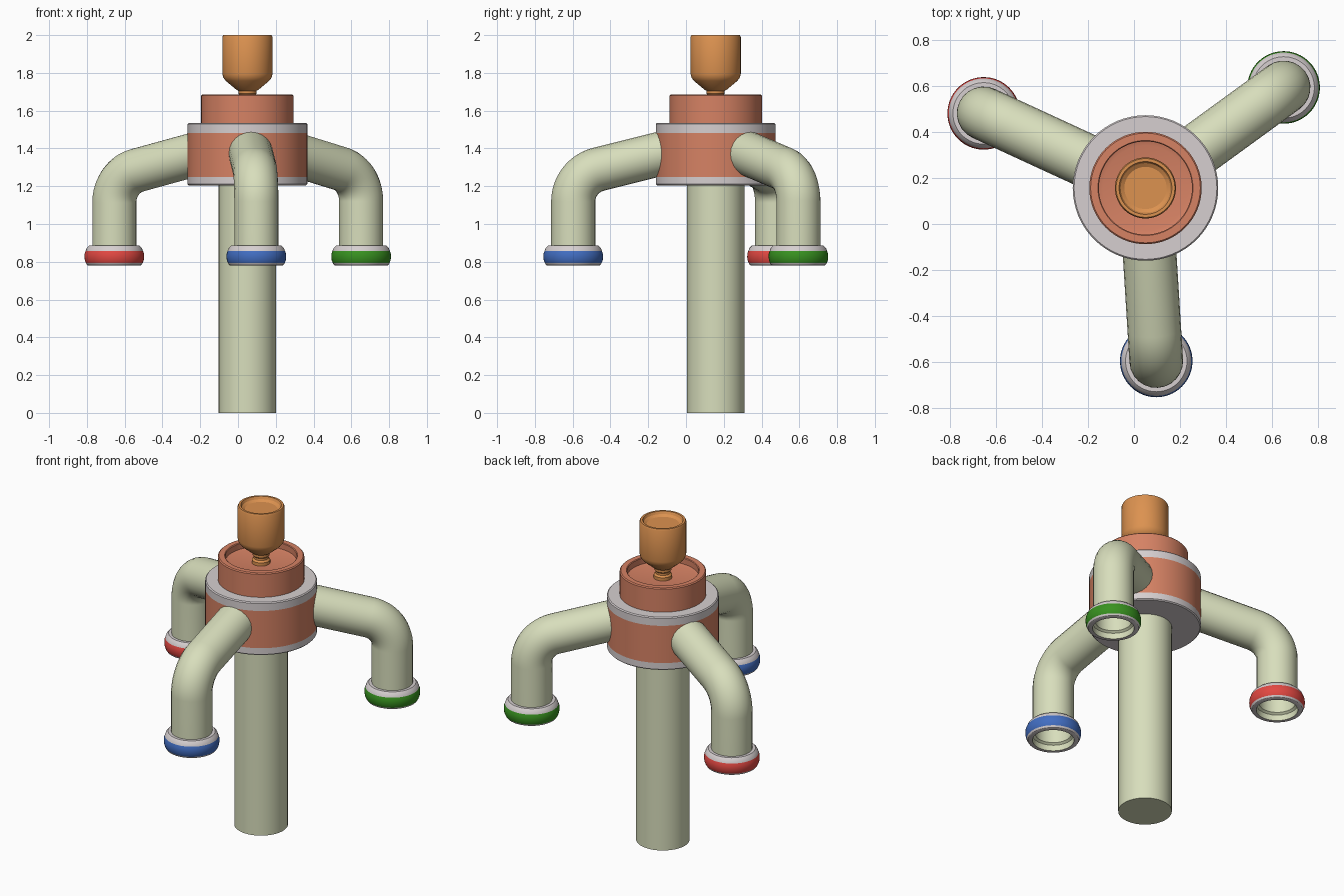
import bpy
import bmesh
import math
from mathutils import Vector

cube = bpy.data.objects.get("Cube")
if cube:
    bpy.data.objects.remove(cube, do_unlink=True)

CENTRE = Vector((0.05, 0.157, 0))


def material(name, srgb):
    lin = [((c / 255 + 0.055) / 1.055) ** 2.4 for c in srgb]
    mat = bpy.data.materials.new(name)
    mat.use_nodes = True
    mat.diffuse_color = (*lin, 1)
    mat.node_tree.nodes["Principled BSDF"].inputs["Base Color"].default_value = (*lin, 1)
    return mat


cream = material("pale cream green", (216, 222, 188))
white = material("warm white", (214, 207, 208))
clay = material("terracotta", (214, 130, 100))
orange = material("orange", (220, 146, 80))
red = material("red", (226, 72, 66))
blue = material("blue", (66, 110, 194))
green = material("green", (56, 146, 32))


def finish(obj):
    bpy.ops.object.select_all(action="DESELECT")
    obj.select_set(True)
    bpy.context.view_layer.objects.active = obj
    bpy.ops.object.shade_smooth_by_angle(angle=math.radians(32))


def lathe(name, profile, mats, at, rule=None, sides=64):
    """Revolve (radius, height) points; rule(r, z) picks a material per face."""
    bm = bmesh.new()
    verts = [bm.verts.new((r, 0, z)) for r, z in profile]
    edges = [bm.edges.new(pair) for pair in zip(verts, verts[1:])]
    bmesh.ops.spin(bm, geom=verts + edges, cent=(0, 0, 0), axis=(0, 0, 1),
                   angle=math.tau, steps=sides, use_duplicate=False)
    bmesh.ops.remove_doubles(bm, verts=bm.verts, dist=0.0001)
    bmesh.ops.recalc_face_normals(bm, faces=bm.faces)
    if rule:
        for f in bm.faces:
            c = f.calc_center_median()
            f.material_index = rule(c.xy.length, c.z)
    mesh = bpy.data.meshes.new(name)
    bm.to_mesh(mesh)
    bm.free()
    for m in mats:
        mesh.materials.append(m)
    obj = bpy.data.objects.new(name, mesh)
    obj.location = at
    bpy.context.collection.objects.link(obj)
    finish(obj)
    return obj


def bent_pipe(name, tip, radius=0.117, bend=0.177, slope=0.25):
    """Sloping arm from the hub that turns straight down above the tip."""
    reach = (tip - CENTRE).length
    out = (tip - CENTRE).normalized()
    corner = 1.365 - slope * (reach - 0.32)
    tilt = math.atan(slope)
    turn = math.pi / 2 - tilt
    mid_r = reach - bend
    mid_z = corner - bend * math.tan(turn / 2)
    path = [(0.1, corner + slope * (reach - 0.1))]
    steps = 16
    for i in range(steps + 1):
        a = turn * (1 - i / steps)
        path.append((mid_r + bend * math.cos(a), mid_z + bend * math.sin(a)))
    path.append((reach, 0.8))

    curve = bpy.data.curves.new(name, "CURVE")
    curve.dimensions = "3D"
    curve.bevel_depth = radius
    curve.bevel_resolution = 10
    spline = curve.splines.new("POLY")
    spline.points.add(len(path) - 1)
    for p, (r, z) in zip(spline.points, path):
        pos = CENTRE + out * r
        p.co = (pos.x, pos.y, z, 1)
    helper = bpy.data.objects.new(name + "_path", curve)
    bpy.context.collection.objects.link(helper)
    graph = bpy.context.evaluated_depsgraph_get()
    mesh = bpy.data.meshes.new_from_object(helper.evaluated_get(graph))
    bpy.data.objects.remove(helper, do_unlink=True)
    mesh.materials.clear()
    mesh.materials.append(cream)
    obj = bpy.data.objects.new(name, mesh)
    bpy.context.collection.objects.link(obj)
    finish(obj)


# Central post
lathe("post", [(0, 0), (0.152, 0), (0.152, 1.22), (0, 1.22)], [cream], CENTRE)

# Hub with a pale band at top and bottom
lathe("hub", [(0, 1.205), (0.311, 1.205), (0.317, 1.211), (0.317, 1.25),
              (0.317, 1.483), (0.317, 1.529), (0.311, 1.535), (0, 1.535)],
      [clay, white], CENTRE, lambda r, z: 0 if 1.25 < z < 1.483 else 1)

# Upper dish with a recessed top
lathe("upper_dish", [(0, 1.53), (0.245, 1.53), (0.245, 1.679), (0.239, 1.685),
                     (0.207, 1.685), (0.203, 1.681), (0.203, 1.645),
                     (0.185, 1.64), (0, 1.64)], [clay], CENTRE)

# Top nozzle on a thin stem, with a shallow dished end
lathe("nozzle", [(0, 1.63), (0.052, 1.63), (0.052, 1.66), (0.042, 1.67),
                 (0.042, 1.683), (0.048, 1.69), (0.048, 1.705), (0.06, 1.712),
                 (0.115, 1.758), (0.128, 1.775), (0.133, 1.795),
                 (0.133, 1.99), (0.128, 2.0), (0.115, 2.0),
                 (0.108, 1.985), (0.092, 1.975), (0, 1.975)], [orange], CENTRE)

# Three arms, each ending in a coloured collar with an open mouth
arms = {"red": (red, -0.655, 0.482), "blue": (blue, 0.097, -0.597),
        "green": (green, 0.652, 0.595)}
for label, (paint, x, y) in arms.items():
    tip = Vector((x, y, 0))
    bent_pipe(label + "_arm", tip)
    lathe(label + "_collar",
          [(0.115, 0.885), (0.134, 0.885), (0.146, 0.873), (0.152, 0.857),
           (0.157, 0.843), (0.158, 0.826), (0.156, 0.808), (0.150, 0.793),
           (0.144, 0.783), (0.138, 0.78), (0.118, 0.78)],
          [paint, white], tip, lambda r, z: 0 if 0.79 < z < 0.857 else 1)
    lathe(label + "_mouth_lining",
          [(0.118, 0.78), (0.117, 0.815), (0.103, 0.825), (0.103, 1.05),
           (0, 1.05)], [cream], tip)
